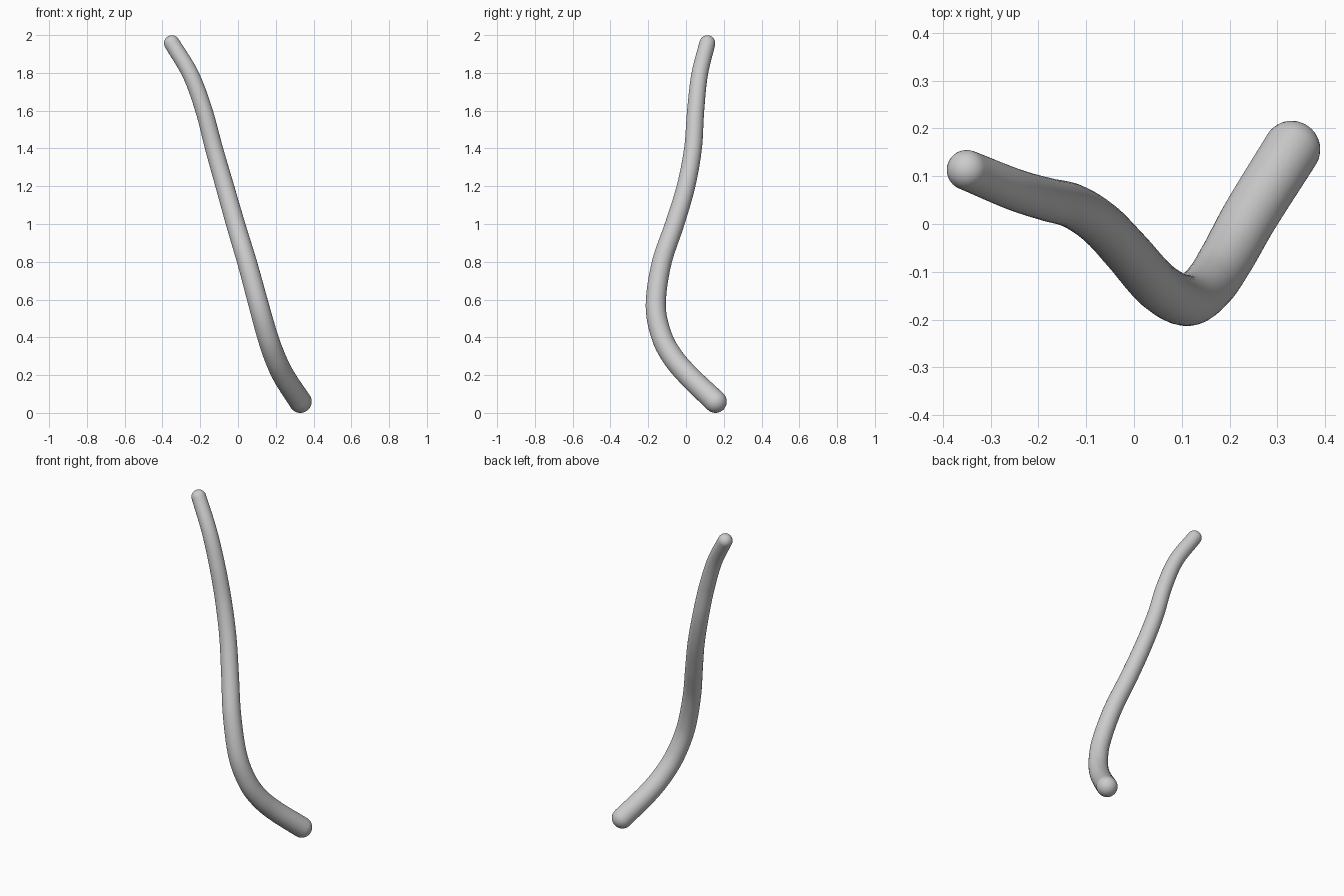
import bpy, bmesh, math
from mathutils import Vector
from mathutils.geometry import interpolate_bezier

if "Cube" in bpy.data.objects:
    bpy.data.objects.remove(bpy.data.objects["Cube"])

# Centre line of the bent rod, from the foot to the tip
path = [(0.33, 0.156, 0.06), (0.245, 0.02, 0.19), (0.195, -0.07, 0.295),
        (0.155, -0.13, 0.41), (0.11, -0.16, 0.57), (0.05, -0.13, 0.79),
        (-0.013, -0.06, 1.0), (-0.07, 0.0, 1.2), (-0.127, 0.037, 1.4),
        (-0.18, 0.051, 1.6), (-0.25, 0.072, 1.79), (-0.35, 0.113, 1.957)]
R_FOOT, R_TIP = 0.06, 0.042
SIDES, STEPS, CAP = 32, 10, 8

# Smooth the path through its points
pts = [Vector(p) for p in path]
ext = [2 * pts[0] - pts[1]] + pts + [2 * pts[-1] - pts[-2]]
line = []
for i in range(1, len(ext) - 2):
    a, b, c, d = ext[i - 1:i + 3]
    line += interpolate_bezier(b, b + (c - a) / 6, c - (d - b) / 6, c, STEPS + 1)[:-1]
line.append(pts[-1])
n = len(line)
tans = [(line[min(i + 1, n - 1)] - line[max(i - 1, 0)]).normalized() for i in range(n)]

# Ring list: centre, direction, radius, with rounded caps at both ends
rings = []
angles = [math.pi / 2 * k / CAP for k in range(1, CAP)]
for t in reversed(angles):
    rings.append((line[0] - tans[0] * R_FOOT * math.sin(t), tans[0], R_FOOT * math.cos(t)))
for i in range(n):
    rings.append((line[i], tans[i], R_FOOT + (R_TIP - R_FOOT) * i / (n - 1)))
for t in angles:
    rings.append((line[-1] + tans[-1] * R_TIP * math.sin(t), tans[-1], R_TIP * math.cos(t)))

# Sweep the rings into one closed skin
bm = bmesh.new()
u = tans[0].orthogonal().normalized()
loops = []
for centre, tan, r in rings:
    u = (u - tan * u.dot(tan)).normalized()
    v = tan.cross(u)
    loops.append([bm.verts.new(centre + r * (u * math.cos(a) + v * math.sin(a)))
                  for a in (2 * math.pi * k / SIDES for k in range(SIDES))])
for p, q in zip(loops, loops[1:]):
    for k in range(SIDES):
        m = (k + 1) % SIDES
        bm.faces.new((p[k], p[m], q[m], q[k]))
foot = bm.verts.new(line[0] - tans[0] * R_FOOT)
tip = bm.verts.new(line[-1] + tans[-1] * R_TIP)
for k in range(SIDES):
    m = (k + 1) % SIDES
    bm.faces.new((foot, loops[0][m], loops[0][k]))
    bm.faces.new((tip, loops[-1][k], loops[-1][m]))
bmesh.ops.recalc_face_normals(bm, faces=bm.faces)
for f in bm.faces:
    f.smooth = True

mesh = bpy.data.meshes.new("bent_rod")
bm.to_mesh(mesh)
bm.free()
bpy.context.collection.objects.link(bpy.data.objects.new("bent_rod", mesh))
